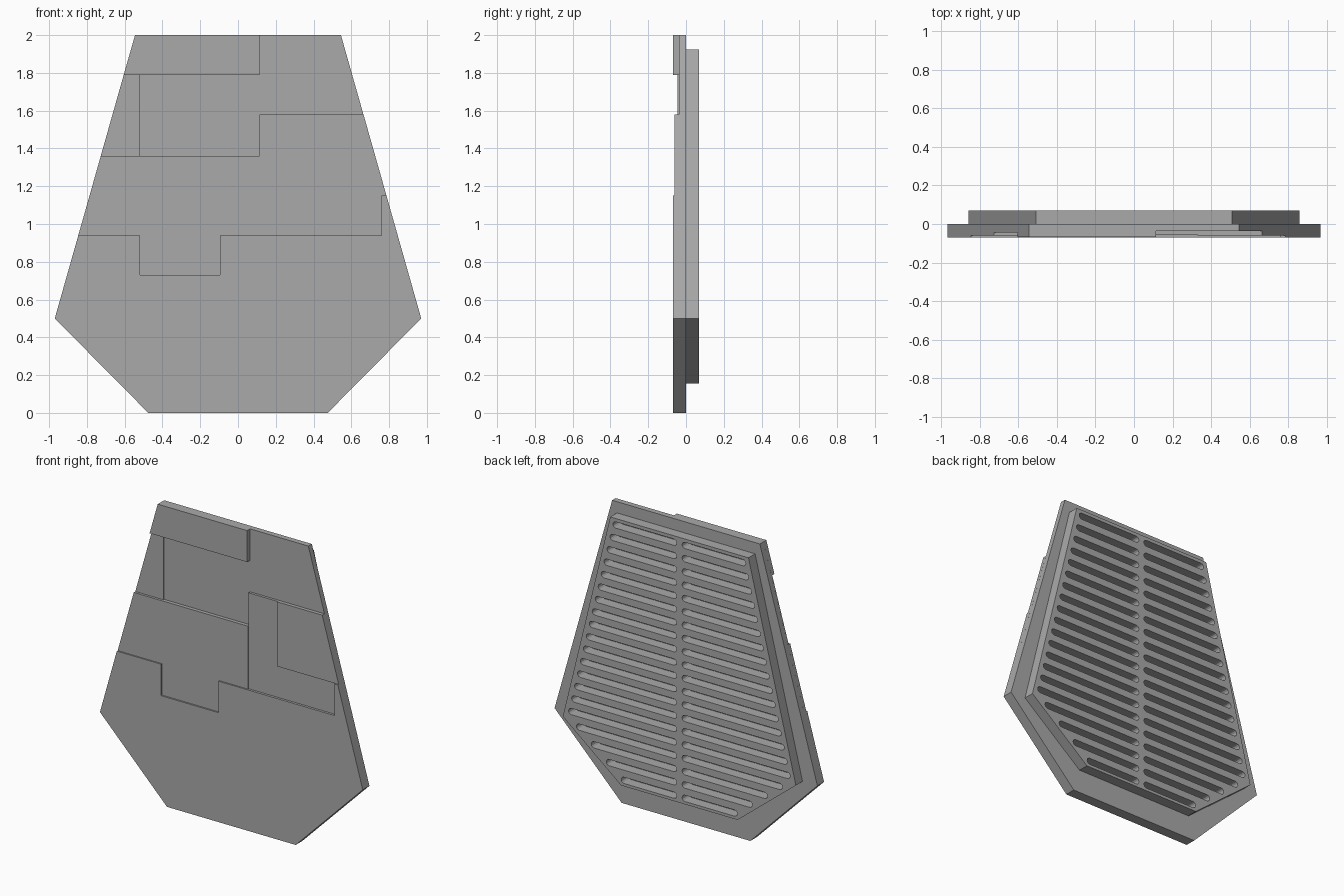
import bpy, bmesh, math
from mathutils import Vector

cube = bpy.data.objects.get("Cube")
if cube:
    bpy.data.objects.remove(cube, do_unlink=True)

grey = bpy.data.materials.new("plain_grey")
grey.use_nodes = True
grey.diffuse_color = (0.4, 0.4, 0.4, 1)
grey.node_tree.nodes["Principled BSDF"].inputs["Base Color"].default_value = (0.4, 0.4, 0.4, 1)


def prisms(name, outlines, y0, y1):
    """Extrude flat (x, z) outlines from y0 to y1 into one object."""
    bm = bmesh.new()
    for pts in outlines:
        face = bm.faces.new([bm.verts.new((x, y0, z)) for x, z in pts])
        ext = bmesh.ops.extrude_face_region(bm, geom=[face])
        moved = [g for g in ext["geom"] if isinstance(g, bmesh.types.BMVert)]
        bmesh.ops.translate(bm, verts=moved, vec=(0, y1 - y0, 0))
    bmesh.ops.recalc_face_normals(bm, faces=bm.faces)
    mesh = bpy.data.meshes.new(name)
    bm.to_mesh(mesh)
    bm.free()
    mesh.materials.append(grey)
    obj = bpy.data.objects.new(name, mesh)
    bpy.context.collection.objects.link(obj)
    return obj


def mirrored(half):
    """Close a right-hand profile with its mirror image."""
    return half + [(-x, z) for x, z in reversed(half)]


def side(z):
    """Half width of the front plate above its widest point."""
    return 0.97 - (z - 0.5) * 0.283


# Front plate at its deepest level
FLOOR = -0.037
prisms("front_plate", [mirrored([(0.475, 0), (0.97, 0.5), (0.545, 2)])], FLOOR, 0)

# Raised panels on the front, each at its own level
L, M, R = -0.52, 0.115, 0.33
panels = {
    "top_panel": (-0.068, [(-side(1.79), 1.79), (M, 1.79), (M, 2), (-0.545, 2)]),
    "upper_left_panel": (-0.045, [(-side(1.36), 1.36), (L, 1.36), (L, 1.79), (-side(1.79), 1.79)]),
    "middle_panel": (-0.061, [(-side(0.94), 0.94), (M, 0.94), (M, 1.36), (-side(1.36), 1.36)]),
    "notch_panel": (-0.06, [(L, 0.73), (-0.095, 0.73), (-0.095, 0.94), (L, 0.94)]),
    "center_panel": (-0.054, [(M, 0.94), (0.76, 0.94), (0.76, 1.15), (R, 1.15), (R, 1.58), (M, 1.58)]),
    "side_panel": (-0.061, [(R, 1.15), (side(1.15), 1.15), (side(1.58), 1.58), (R, 1.58)]),
    "lower_panel": (-0.07, [(-0.97, 0.5), (-0.475, 0), (0.475, 0), (0.97, 0.5),
                            (side(1.15), 1.15), (0.76, 1.15), (0.76, 0.94), (-0.095, 0.94),
                            (-0.095, 0.73), (L, 0.73), (L, 0.94), (-side(0.94), 0.94)]),
}
for name, (level, outline) in panels.items():
    prisms(name, [outline], level, FLOOR)

# Smaller back plate
BOTTOM, WIDEST, TOP = (0.43, 0.155), (0.86, 0.5), (0.51, 1.925)
back = prisms("back_plate", [mirrored([BOTTOM, WIDEST, TOP])], 0, 0.07)


def back_edge(z):
    a, b = (BOTTOM, WIDEST) if z < WIDEST[1] else (WIDEST, TOP)
    return a[0] + (b[0] - a[0]) * (z - a[1]) / (b[1] - a[1])


def slot(z, r=0.021, steps=6):
    """Rounded slot on the right half that follows the plate edge."""
    inner = 0.02 + r
    outer = min(back_edge(z - r), back_edge(z + r)) - 0.025 - r
    pts = []
    for cx, start in ((outer, -math.pi / 2), (inner, math.pi / 2)):
        for i in range(steps + 1):
            a = start + math.pi * i / steps
            pts.append((cx + r * math.cos(a), z + r * math.sin(a)))
    return pts


# Two columns of slots cut through the back plate
rows = [slot(1.882 - i * 0.0888) for i in range(20)]
rows += [[(-x, z) for x, z in pts] for pts in rows]
cutter = prisms("slot_cutter", rows, -0.02, 0.1)
cutter.hide_render = True
cut = back.modifiers.new("slots", "BOOLEAN")
cut.operation = "DIFFERENCE"
cut.solver = "EXACT"
cut.object = cutter
bpy.context.view_layer.objects.active = back
bpy.ops.object.modifier_apply(modifier=cut.name)
bpy.data.objects.remove(cutter, do_unlink=True)
